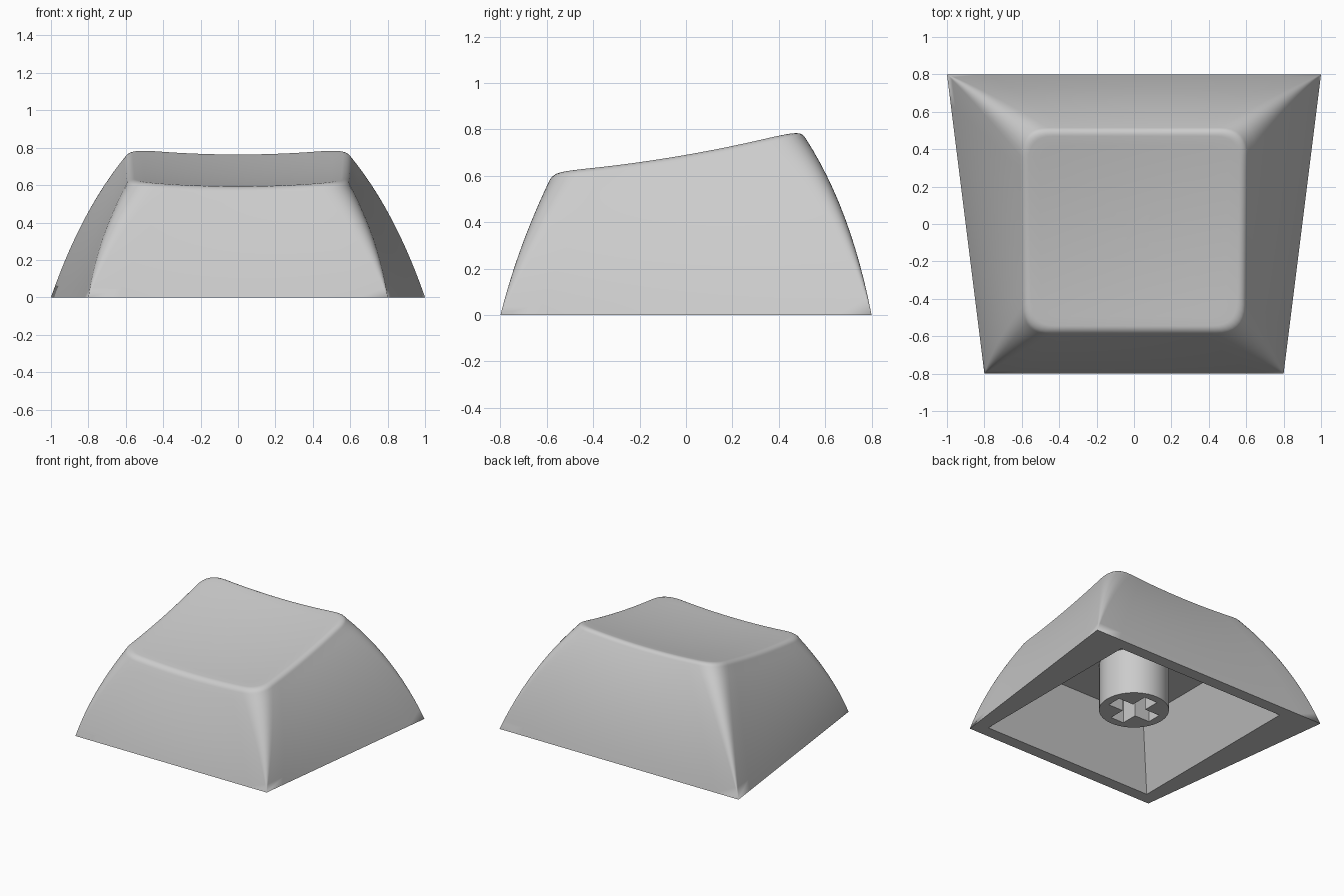
import bpy, bmesh, math
from mathutils import Vector

if "Cube" in bpy.data.objects:
    bpy.data.objects.remove(bpy.data.objects["Cube"])

grey = bpy.data.materials.new("light grey plastic")
grey.diffuse_color = (0.6, 0.6, 0.6, 1)
grey.use_nodes = True
grey.node_tree.nodes["Principled BSDF"].inputs["Base Color"].default_value = grey.diffuse_color

EDGE, CORNER = 10, 8      # segments per straight side and per rounded corner
FILLET = 0.05             # rounding between the walls and the dished top


def finish(bm, name, smooth=True):
    bmesh.ops.remove_doubles(bm, verts=bm.verts, dist=1e-5)
    bmesh.ops.recalc_face_normals(bm, faces=bm.faces)
    mesh = bpy.data.meshes.new(name)
    bm.to_mesh(mesh)
    bm.free()
    mesh.materials.append(grey)
    ob = bpy.data.objects.new(name, mesh)
    bpy.context.collection.objects.link(ob)
    if smooth:
        bpy.ops.object.select_all(action='DESELECT')
        ob.select_set(True)
        bpy.context.view_layer.objects.active = ob
        bpy.ops.object.shade_smooth_by_angle(angle=math.radians(30))
    return ob


def top_z(p):
    """Height of the sloped, dished top."""
    return 0.662 + 0.173 * p.y + 0.0845 * p.y ** 2 + 0.09 * p.x ** 2


def outline(front, back, y_front, y_back, r):
    """Four-sided outline with rounded corners, as flat points."""
    cs = [Vector(c) for c in ((-front, y_front), (front, y_front),
                              (back, y_back), (-back, y_back))]
    pts = []
    for i, c in enumerate(cs):
        a = c + (cs[i - 1] - c).normalized() * r
        nxt = cs[(i + 1) % 4]
        b = c + (nxt - c).normalized() * r
        for k in range(CORNER + 1):
            u = k / CORNER
            pts.append(a * (1 - u) ** 2 + c * 2 * u * (1 - u) + b * u * u)
        end = nxt + (c - nxt).normalized() * r
        pts += [b.lerp(end, k / EDGE) for k in range(1, EDGE)]
    return pts


def wall(t, inset=0.0):
    """Outer wall outline at t (0 = foot, 1 = top), slightly bulged."""
    mix = lambda a, b, bulge: a + (b - a) * t + bulge * 4 * t * (1 - t)
    return outline(mix(0.80, 0.595, 0.025) - inset, mix(1.0, 0.61, 0.022) - inset,
                   mix(-0.80, -0.59, -0.014) + inset, mix(0.80, 0.515, 0.027) - inset,
                   0.15 * t - 0.4 * inset)


# Cap shell: cavity, rim, walls, rounded edge and dished top as one loft
rings = []
for half, z in ((0.51, 0.44), (0.71, 0.0)):
    rings.append([(p.x, p.y, z) for p in outline(half, half, -half, half, 0)])
for i in range(13):
    t = i / 12
    rings.append([(p.x, p.y, t * (top_z(p) - FILLET * 0.6)) for p in wall(t)])
start = math.radians(24)
for i in range(1, 7):
    a = start + (math.pi / 2 - start) * i / 6
    inset = FILLET * (math.cos(start) - math.cos(a))
    rings.append([(p.x, p.y, top_z(p) - FILLET * (1 - math.sin(a)))
                  for p in wall(1, inset)])
centre = Vector((0, -0.04))
rim = [Vector(p[:2]) for p in rings[-1]]
for s in (0.9, 0.75, 0.6, 0.45, 0.3, 0.15):
    ring = [centre.lerp(p, s) for p in rim]
    rings.append([(p.x, p.y, top_z(p)) for p in ring])

bm = bmesh.new()
loops = [[bm.verts.new(p) for p in ring] for ring in rings]
n = len(rim)
for lo, hi in zip(loops, loops[1:]):
    for k in range(n):
        j = (k + 1) % n
        bm.faces.new((lo[k], lo[j], hi[j], hi[k]))
bm.faces.new(loops[0])
tip = bm.verts.new((centre.x, centre.y, top_z(centre)))
for k in range(n):
    bm.faces.new((loops[-1][k], loops[-1][(k + 1) % n], tip))
finish(bm, "cap_shell")

# Round stem under the top
bm = bmesh.new()
bmesh.ops.create_cone(bm, cap_ends=True, segments=48, radius1=0.24, radius2=0.24, depth=0.38)
bmesh.ops.translate(bm, verts=bm.verts, vec=(0, 0, 0.28))
stem = finish(bm, "stem")

# Cross-shaped socket cut into the stem
w, l = 0.055, 0.18
quarter = [(l, -w), (l, w), (w, w)]
bm = bmesh.new()
pts = []
for q in range(4):
    c, s = round(math.cos(q * math.pi / 2)), round(math.sin(q * math.pi / 2))
    pts += [bm.verts.new((x * c - y * s, x * s + y * c, 0.0)) for x, y in quarter]
face = bm.faces.new(pts)
up = bmesh.ops.extrude_face_region(bm, geom=[face])
bmesh.ops.translate(bm, verts=[v for v in up["geom"] if isinstance(v, bmesh.types.BMVert)],
                    vec=(0, 0, 0.4))
cutter = finish(bm, "socket_cutter", smooth=False)
cutter.hide_render = True
cutter.display_type = 'WIRE'
cut = stem.modifiers.new("socket", 'BOOLEAN')
cut.object, cut.operation, cut.solver = cutter, 'DIFFERENCE', 'EXACT'
